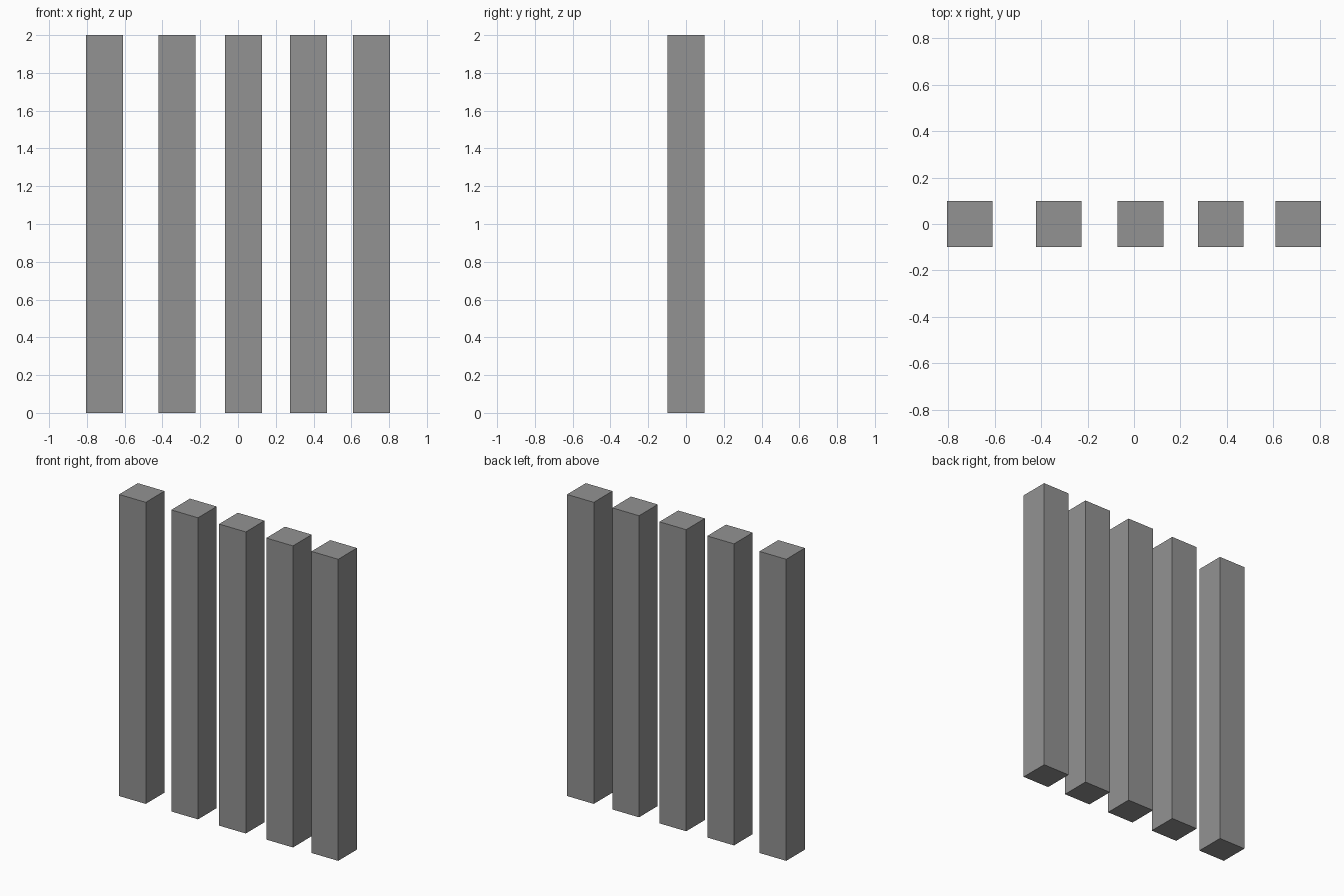
import bpy

if "Cube" in bpy.data.objects:
    bpy.data.objects.remove(bpy.data.objects["Cube"])

WIDTH, HEIGHT = 0.196, 2.0

# Dark grey finish
grey = bpy.data.materials.new("dark_grey")
grey.diffuse_color = (0.29, 0.29, 0.29, 1)
grey.use_nodes = True
grey.node_tree.nodes["Principled BSDF"].inputs["Base Color"].default_value = grey.diffuse_color


def add_post(name, x):
    bpy.ops.mesh.primitive_cube_add(size=1, location=(x, 0, HEIGHT / 2))
    post = bpy.context.object
    post.name = name
    post.scale = (WIDTH, WIDTH, HEIGHT)
    bpy.ops.object.transform_apply(location=False, rotation=False, scale=True)
    post.data.materials.append(grey)


# Row of square posts, slightly unevenly spaced
for i, x in enumerate((-0.706, -0.323, 0.028, 0.374, 0.706), start=1):
    add_post(f"post_{i}", x)
